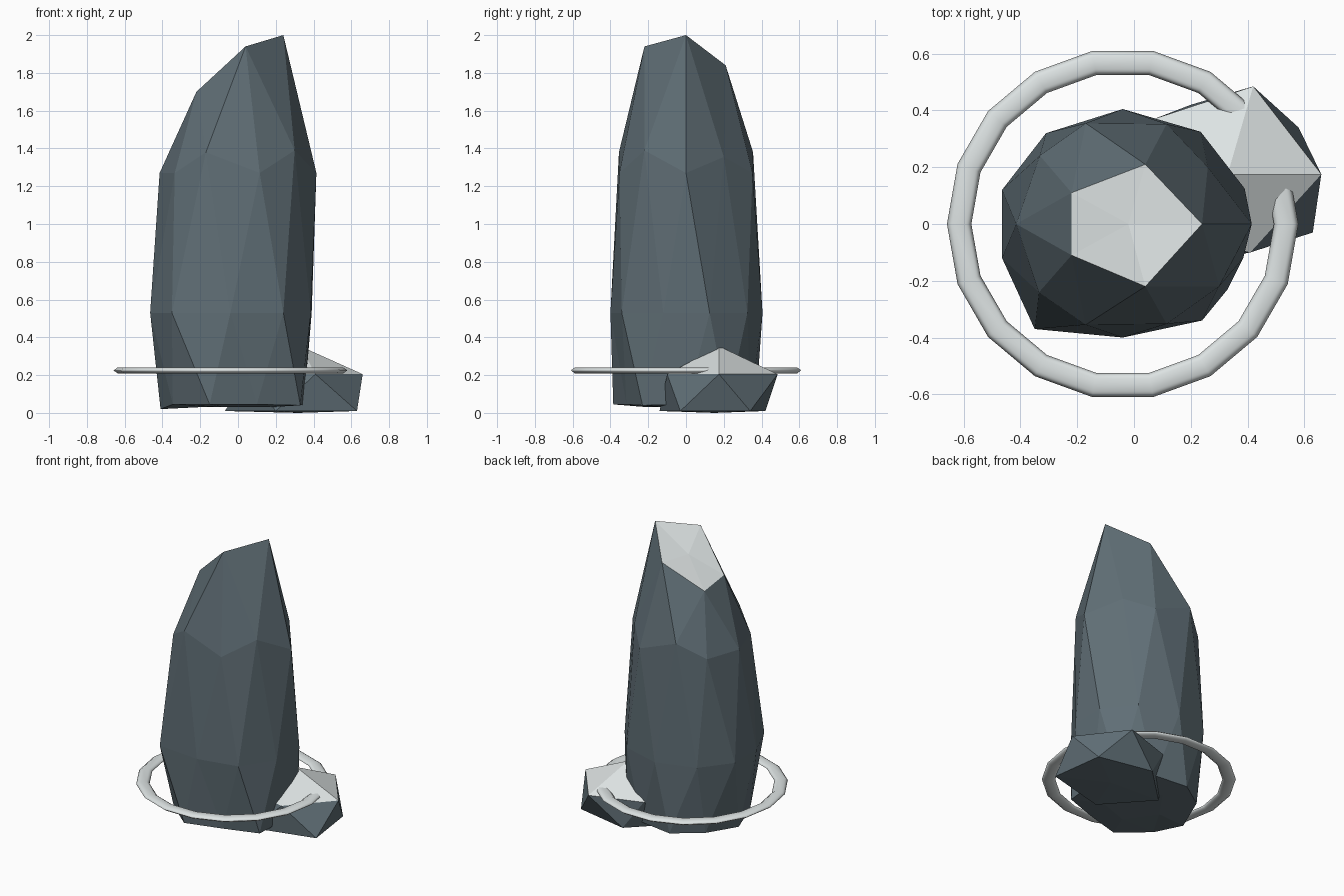
import bpy, bmesh, math

if "Cube" in bpy.data.objects:
    bpy.data.objects.remove(bpy.data.objects["Cube"])


def material(name, rgb):
    m = bpy.data.materials.new(name)
    m.diffuse_color = (*rgb, 1)
    m.use_nodes = True
    m.node_tree.nodes["Principled BSDF"].inputs["Base Color"].default_value = m.diffuse_color
    return m


dark = material("slate grey", (0.115, 0.155, 0.178))
light = material("pale stone", (0.72, 0.765, 0.765))


def angle(v):
    return (math.atan2(v.co.y, v.co.x) + 0.01) % math.tau


def faceted_stone(name, subdivisions, rings, cap_height):
    """Reshape an icosphere ring by ring (top to bottom, counter-clockwise from +x).
    Faces lying wholly above cap_height get the pale colour."""
    bm = bmesh.new()
    bmesh.ops.create_icosphere(bm, subdivisions=subdivisions, radius=1)
    levels = {}
    for v in bm.verts:
        levels.setdefault(round(v.co.z, 2) + 0.0, []).append(v)
    for z, points in zip(sorted(levels, reverse=True), rings):
        for v, p in zip(sorted(levels[z], key=angle), points):
            v.co = p
    for f in bm.faces:
        f.material_index = int(min(v.co.z for v in f.verts) > cap_height)
    bmesh.ops.recalc_face_normals(bm, faces=bm.faces[:])
    me = bpy.data.meshes.new(name)
    bm.to_mesh(me)
    bm.free()
    me.materials.append(dark)
    me.materials.append(light)
    ob = bpy.data.objects.new(name, me)
    bpy.context.collection.objects.link(ob)
    return ob


def level(z, *xy):
    return [(x, y, z) for x, y in xy]


# Tall standing rock with a slanted pale cap
faceted_stone("tall_rock", 2, [
    [(-0.02, 0, 1.835)],
    [(0.24, 0, 2.0), (0.04, 0.21, 1.84), (-0.22, 0.11, 1.67),
     (-0.22, -0.11, 1.70), (0.04, -0.22, 1.94)],
    [(0.26, 0.20, 1.355), (-0.17, 0.355, 1.38), (-0.415, 0, 1.27),
     (-0.17, -0.355, 1.38), (0.30, -0.22, 1.39)],
    level(1.27, (0.415, 0), (0.115, 0.352), (-0.332, 0.241), (-0.335, -0.241), (0.115, -0.352)),
    level(0.53, (0.39, 0.125), (0.235, 0.325), (-0.04, 0.405), (-0.31, 0.32), (-0.465, 0.12),
          (-0.465, -0.12), (-0.35, -0.37), (-0.04, -0.40), (0.24, -0.34), (0.385, -0.12)),
    [(0.31, 0.22, 0.04), (-0.13, 0.37, 0.04), (-0.41, 0, 0.02),
     (-0.15, -0.385, 0.045), (0.33, -0.23, 0.04)],
    level(0.045, (0.35, 0), (0.11, 0.34), (-0.32, 0.24), (-0.345, -0.22), (0.10, -0.315)),
    level(0.03, (0.16, 0.12), (-0.07, 0.2), (-0.21, 0), (-0.07, -0.2), (0.16, -0.12)),
    [(-0.02, 0, 0.03)],
], 1.6)

# Small boulder at the back right with a pale top
faceted_stone("small_boulder", 1, [
    [(0.33, 0.175, 0.353)],
    level(0.205, (0.66, 0.175), (0.42, 0.485), (0.07, 0.37), (0.06, -0.01), (0.41, -0.10)),
    level(0.01, (0.58, 0.34), (0.20, 0.42), (-0.07, 0.16), (0.20, -0.14), (0.63, -0.03)),
    [(0.32, 0.15, 0.0)],
], 0.15)

# Flattened six-sided ring around both stones
bpy.ops.mesh.primitive_torus_add(major_segments=18, minor_segments=6,
                                 major_radius=0.576, minor_radius=0.043,
                                 location=(-0.04, 0, 0.225))
ring = bpy.context.object
ring.name = "ground_ring"
ring.scale.z = 0.42
ring.data.materials.append(light)
bpy.ops.object.shade_smooth()
